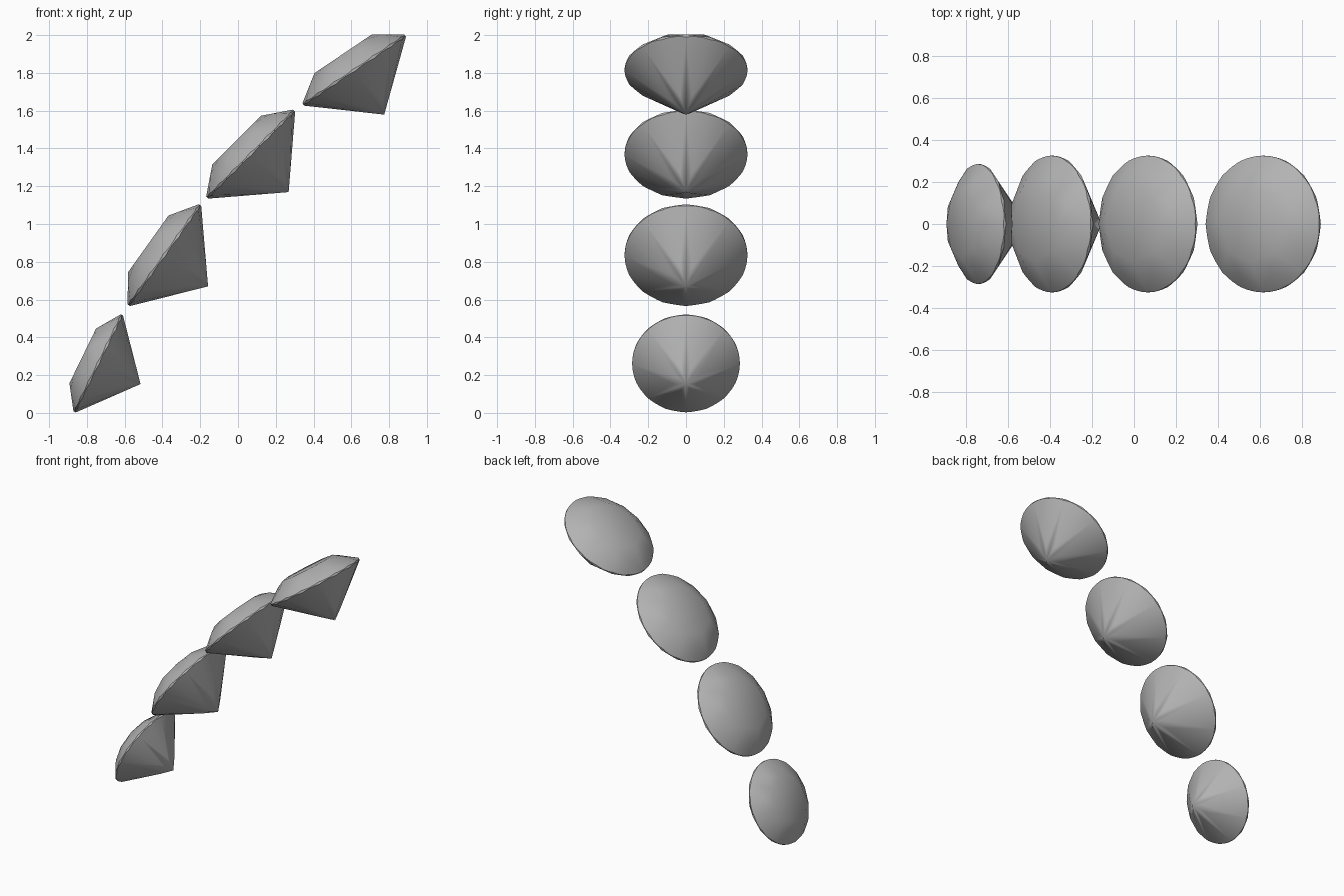
import bpy, bmesh, math
from mathutils import Vector

cube = bpy.data.objects.get("Cube")
if cube:
    bpy.data.objects.remove(cube, do_unlink=True)

# One pale grey stone material
stone = bpy.data.materials.new("pale_grey_stone")
stone.use_nodes = True
GREY = (0.45, 0.45, 0.45, 1)
stone.diffuse_color = GREY
stone.node_tree.nodes["Principled BSDF"].inputs["Base Color"].default_value = GREY

# Proportions of the cut, for a girdle radius of one
TABLE_R, TABLE_Z, CULET_Z, RIM_Z = 0.565, 0.32, -0.875, 0.025
STAR_R, LOWER_R = 0.76, 0.25
MAINS = 8                      # main facets around the stone
SECTORS = MAINS * 2            # girdle facets around the stone
STEPS = 4                      # rim points per girdle facet
STEP = math.tau / SECTORS


def polar(r, angle, z):
    return Vector((r * math.cos(angle), r * math.sin(angle), z))


def main_plane_z(r, r0, z0, z1):
    """Height on a main facet, half a main step round, at radius r."""
    t = (r * math.cos(STEP) - r0) / (1 - r0)
    return z0 + t * (z1 - z0)


def rim_heights(joint_r, joint_z, rim_z):
    """Scalloped rim where the girdle facets meet the round girdle."""
    chord = math.cos(STEP / 2)
    slope = (joint_z - rim_z) / (chord * (1 - joint_r))
    offsets = [(i / STEPS - 0.5) * STEP for i in range(STEPS)]
    return [rim_z + slope * (chord - math.cos(a)) for a in offsets]


def half_cut(bm, points, joint_r, joint_z, rim_z):
    """Main kites and girdle facets of one side; returns joints and rim."""
    joints = [bm.verts.new(polar(joint_r, (2 * i + 1) * STEP, joint_z))
              for i in range(MAINS)]
    heights = rim_heights(joint_r, joint_z, rim_z)
    count = SECTORS * STEPS
    rim = [bm.verts.new(polar(1, i * STEP / STEPS, heights[i % STEPS]))
           for i in range(count)]
    for i in range(MAINS):
        bm.faces.new((points[i], joints[i - 1], rim[2 * i * STEPS], joints[i]))
    for k in range(SECTORS):
        edge = [rim[(k * STEPS + s) % count] for s in range(STEPS + 1)]
        bm.faces.new([joints[k // 2]] + edge)
    return joints, rim


def cut_stone_mesh():
    bm = bmesh.new()
    # Crown: table, star facets, kites and upper girdle facets
    table = [bm.verts.new(polar(TABLE_R, 2 * i * STEP, TABLE_Z)) for i in range(MAINS)]
    bm.faces.new(table)
    star_z = main_plane_z(STAR_R, TABLE_R, TABLE_Z, RIM_Z)
    stars, top_rim = half_cut(bm, table, STAR_R, star_z, RIM_Z)
    for i in range(MAINS):
        bm.faces.new((table[i], stars[i], table[(i + 1) % MAINS]))
    # Pavilion: long facets running to the point
    culet = bm.verts.new((0, 0, CULET_Z))
    lower_z = main_plane_z(LOWER_R, 0, CULET_Z, -RIM_Z)
    _, low_rim = half_cut(bm, [culet] * MAINS, LOWER_R, lower_z, -RIM_Z)
    # Thin girdle band
    for i in range(len(top_rim)):
        bm.faces.new((top_rim[i - 1], top_rim[i], low_rim[i], low_rim[i - 1]))
    bmesh.ops.recalc_face_normals(bm, faces=bm.faces)
    mesh = bpy.data.meshes.new("cut_stone")
    bm.to_mesh(mesh)
    bm.free()
    mesh.materials.append(stone)
    return mesh


# Four stones along a rising arc: name, x, z, radius, tilt in degrees
STONES = [
    ("lowest_stone", -0.74, 0.262, 0.285, 64),
    ("lower_middle_stone", -0.39, 0.835, 0.325, 54.5),
    ("upper_middle_stone", 0.067, 1.37, 0.325, 45),
    ("highest_stone", 0.615, 1.815, 0.325, 34),
]
for name, x, z, radius, tilt in STONES:
    gem = bpy.data.objects.new(name, cut_stone_mesh())
    bpy.context.collection.objects.link(gem)
    gem.location = (x, 0, z)
    gem.rotation_euler.y = -math.radians(tilt)
    gem.scale = (radius,) * 3
    bpy.ops.object.select_all(action="DESELECT")
    gem.select_set(True)
    bpy.context.view_layer.objects.active = gem
    bpy.ops.object.shade_smooth_by_angle(angle=math.radians(30))
